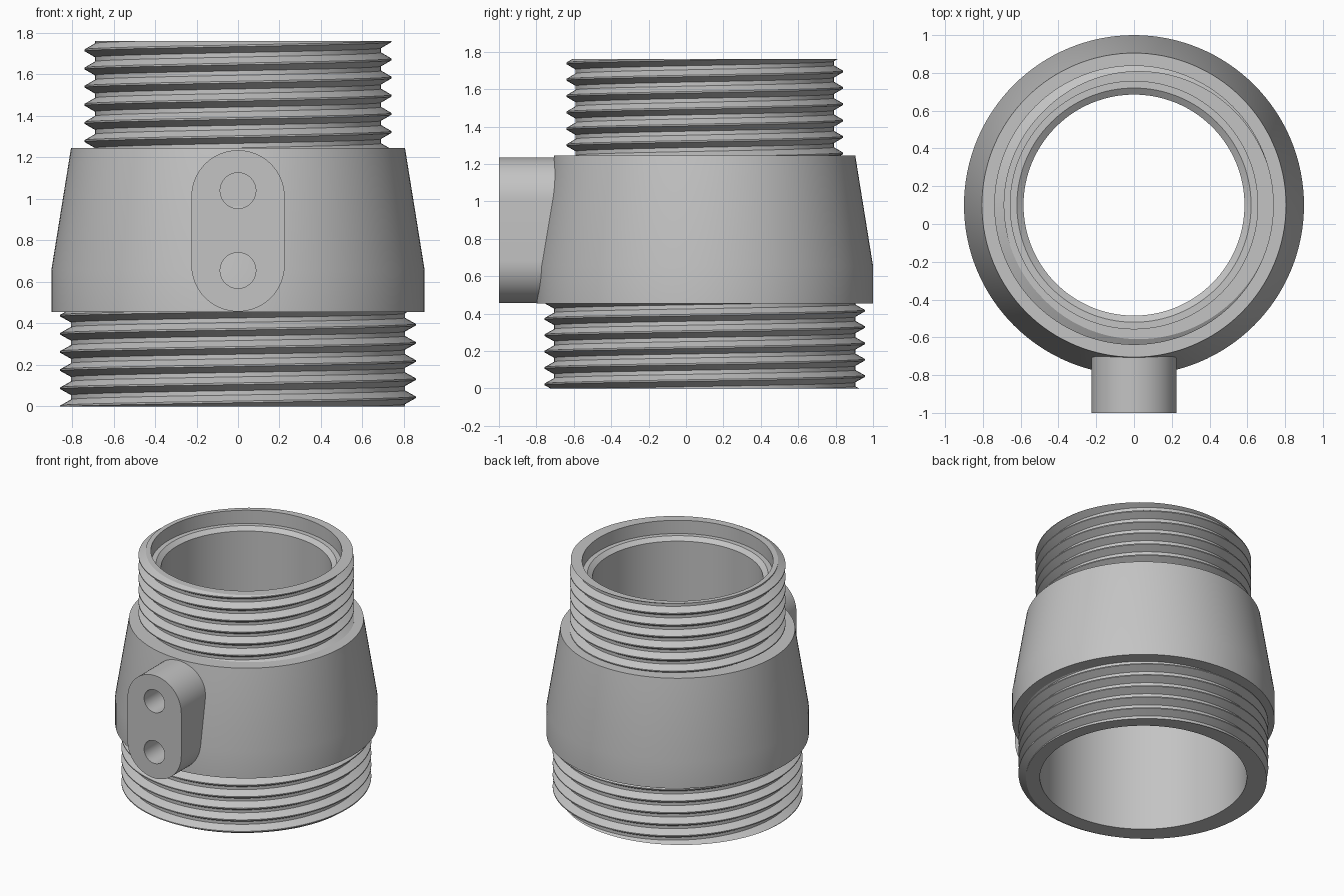
import bpy, bmesh, math
from mathutils import Vector

if "Cube" in bpy.data.objects:
    bpy.data.objects.remove(bpy.data.objects["Cube"], do_unlink=True)

GREY = (0.55, 0.55, 0.55, 1.0)
metal = bpy.data.materials.new("plain_grey_metal")
metal.use_nodes = True
metal.diffuse_color = GREY
metal.node_tree.nodes["Principled BSDF"].inputs["Base Color"].default_value = GREY

AXIS_Y = 0.1      # the ring is set back to leave room for the lug
SEGMENTS = 128
PITCH = 0.0875
CREST = 0.004     # half width of the crest flat
FLANK = 0.029     # height of one thread flank


def finish(bm, name):
    """Weld, orient and turn a bmesh into a named object."""
    bmesh.ops.remove_doubles(bm, verts=bm.verts, dist=1e-5)
    bmesh.ops.recalc_face_normals(bm, faces=bm.faces)
    mesh = bpy.data.meshes.new(name)
    bm.to_mesh(mesh)
    bm.free()
    mesh.materials.append(metal)
    obj = bpy.data.objects.new(name, mesh)
    bpy.context.collection.objects.link(obj)
    return obj


def smooth(obj):
    bpy.ops.object.select_all(action='DESELECT')
    obj.select_set(True)
    bpy.context.view_layer.objects.active = obj
    bpy.ops.object.shade_smooth_by_angle(angle=math.radians(25))


def thread(turn, low, high, root, crest, start):
    """Outline of a helical thread at one turn fraction, trimmed to low..high."""
    first = start + PITCH * turn
    points = []
    for k in range(-2, int((high - low) / PITCH) + 3):
        for offset in (-CREST - FLANK, -CREST, CREST, CREST + FLANK):
            z = min(max(first + k * PITCH + offset, low), high)
            d = abs((z - first + PITCH / 2) % PITCH - PITCH / 2)
            t = min(max((CREST + FLANK - d) / FLANK, 0), 1)
            points.append((root + (crest - root) * t, z))
    return points


def fitting_profile(turn):
    """Closed section: lower thread, tapered collar, upper thread, stepped bore."""
    return (
        thread(turn, 0, 0.455, 0.805, 0.857, PITCH / 2)
        + [(0.9, 0.455), (0.9, 0.655), (0.805, 1.245)]
        + thread(turn, 1.245, 1.76, 0.69, 0.74, 1.76 - 6 * PITCH)
        + [(0.655, 1.76), (0.655, 1.66), (0.62, 1.66), (0.585, 1.635),
           (0.585, 1.07), (0.71, 0.86), (0.71, 0)]
    )


# Threaded fitting, swept around its axis
bm = bmesh.new()
columns = []
for i in range(SEGMENTS + 1):
    a = 2 * math.pi * i / SEGMENTS
    columns.append([bm.verts.new((r * math.cos(a), AXIS_Y + r * math.sin(a), z))
                    for r, z in fitting_profile(i / SEGMENTS)])
for left, right in zip(columns, columns[1:]):
    n = len(left)
    for j in range(n):
        k = (j + 1) % n
        bm.faces.new((left[j], right[j], right[k], left[k]))
fitting = finish(bm, "threaded_fitting")
smooth(fitting)

# Rounded lug on the front
bm = bmesh.new()
outline = []
for centre, begin in ((1.01, 0), (0.682, math.pi)):
    for i in range(33):
        a = begin + math.pi * i / 32
        outline.append(bm.verts.new((0.225 * math.cos(a), -1, centre + 0.225 * math.sin(a))))
face = bm.faces.new(outline)
side = bmesh.ops.extrude_face_region(bm, geom=[face])
moved = [v for v in side["geom"] if isinstance(v, bmesh.types.BMVert)]
bmesh.ops.translate(bm, verts=moved, vec=Vector((0, 0.36, 0)))
lug = finish(bm, "front_lug")

# Two blind holes in the lug
for z in (0.655, 1.04):
    bpy.ops.mesh.primitive_cylinder_add(vertices=48, radius=0.086, depth=0.5,
                                        location=(0, -1, z),
                                        rotation=(math.pi / 2, 0, 0))
    cutter = bpy.context.object
    cutter.name = "hole_cutter"
    cutter.hide_render = True
    cutter.data.materials.append(metal)
    bpy.context.view_layer.objects.active = lug
    cut = lug.modifiers.new("hole", 'BOOLEAN')
    cut.operation = 'DIFFERENCE'
    cut.solver = 'EXACT'
    cut.object = cutter
    bpy.ops.object.modifier_apply(modifier=cut.name)
    bpy.data.objects.remove(cutter, do_unlink=True)
smooth(lug)
